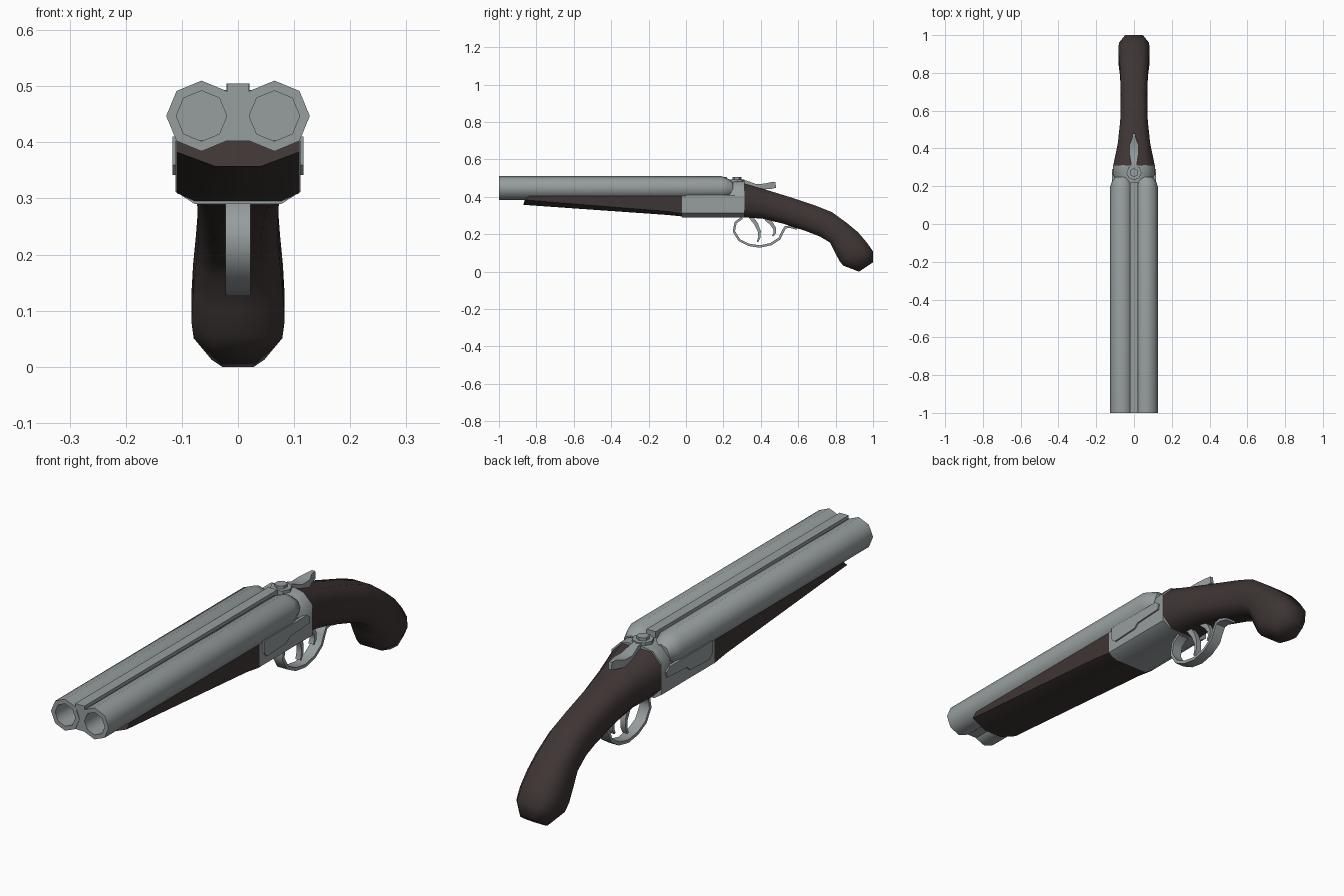
import bpy, bmesh, math
from mathutils import Vector

if "Cube" in bpy.data.objects:
    bpy.data.objects.remove(bpy.data.objects["Cube"])


def material(name, rgb):
    m = bpy.data.materials.new(name)
    m.diffuse_color = (*rgb, 1)
    m.use_nodes = True
    m.node_tree.nodes["Principled BSDF"].inputs["Base Color"].default_value = m.diffuse_color
    return m


STEEL = material("grey steel", (0.31, 0.34, 0.345))
WOOD = material("dark wood", (0.048, 0.036, 0.035))


def loft(name, rings, mat, angle=50):
    """Skin a list of equal-length point rings and cap both ends."""
    bm = bmesh.new()
    rows = [[bm.verts.new(p) for p in r] for r in rings]
    n = len(rows[0])
    for a, b in zip(rows, rows[1:]):
        for i in range(n):
            j = (i + 1) % n
            bm.faces.new((a[i], a[j], b[j], b[i]))
    bm.faces.new(rows[0])
    bm.faces.new(rows[-1])
    bmesh.ops.recalc_face_normals(bm, faces=bm.faces)
    me = bpy.data.meshes.new(name)
    bm.to_mesh(me)
    bm.free()
    me.materials.append(mat)
    for p in me.polygons:
        p.use_smooth = True
    me.set_sharp_from_angle(angle=math.radians(angle))
    ob = bpy.data.objects.new(name, me)
    bpy.context.collection.objects.link(ob)
    return ob


def ngon(cx, y, cz, r, n=8):
    return [(cx + r * math.cos(2 * math.pi * i / n), y,
             cz + r * math.sin(2 * math.pi * i / n)) for i in range(n)]


def mirrored(half, y):
    """Half profile of (x, z) from top to bottom -> full ring at y."""
    return [(x, y, z) for x, z in half] + [(-x, y, z) for x, z in reversed(half)]


def strip(name, path, widths, thicks, mat):
    """Flat bar following a (y, z) path with given half widths and thicknesses."""
    pts = [Vector(p) for p in path]
    rings = []
    for i, p in enumerate(pts):
        t = (pts[min(i + 1, len(pts) - 1)] - pts[max(i - 1, 0)]).normalized()
        n = Vector((-t.y, t.x)) * thicks[i] / 2
        a, b, w = p + n, p - n, widths[i]
        rings.append([(-w, *a), (w, *a), (w, *b), (-w, *b)])
    return loft(name, rings, mat)


# Barrels: bored muzzle, long tube, tapered breech end
for side, s in (("left", -1), ("right", 1)):
    x = 0.065 * s
    loft(side + "_barrel", [
        ngon(x, -0.55, 0.447, 0.045), ngon(x, -1, 0.447, 0.045),
        ngon(x, -1, 0.447, 0.063), ngon(x, 0.19, 0.447, 0.063),
        ngon(x, 0.225, 0.445, 0.052), ngon(x, 0.25, 0.443, 0.035)], STEEL)

# Web between the barrels and sighting rib
web = [(0.022, 0.491), (0.003, 0.447), (0.022, 0.402)]
loft("barrel_web", [mirrored(web, -0.998), mirrored(web, 0.2)], STEEL)
rib = [(0.02, 0.505), (0.02, 0.48)]
loft("sight_rib", [mirrored(rib, -1), mirrored(rib, 0.22)], STEEL)

# Wooden fore-end, tapering to a slanted tip
tip = [(0.11, -0.84, 0.403), (0.11, -0.862, 0.383), (0.04, -0.87, 0.357)]
tip += [(-x, y, z) for x, y, z in reversed(tip)]
loft("fore_end", [
    tip,
    mirrored([(0.11, 0.403), (0.11, 0.322), (0.072, 0.303)], -0.1),
    mirrored([(0.11, 0.403), (0.11, 0.31), (0.077, 0.295)], -0.02)], WOOD, 35)

# Receiver body, standing breech and side plates
body = [(0.111, 0.403), (0.111, 0.312), (0.077, 0.29)]
loft("receiver", [mirrored(body, -0.022), mirrored(body, 0.312)], STEEL, 35)
breech = [(0.03, 0.482), (0.072, 0.474), (0.111, 0.435), (0.111, 0.36)]
front = [(0.03, 0.478), (0.06, 0.468), (0.095, 0.43), (0.1, 0.36)]
loft("standing_breech", [mirrored(front, 0.2), mirrored(front, 0.235),
     mirrored(breech, 0.265), mirrored(breech, 0.312)], STEEL)
outline = [(0.0, 0.41), (0.27, 0.41), (0.29, 0.395), (0.285, 0.372),
           (0.16, 0.365), (0.14, 0.348), (0.02, 0.342), (0.0, 0.36)]
for side, s in (("left", -1), ("right", 1)):
    loft(side + "_side_plate", [[(s * 0.105, y, z) for y, z in outline],
         [(s * 0.117, y, z) for y, z in outline]], STEEL, 35)

# Pistol-grip stock: (top y, top z, bottom y, bottom z, half width)
stations = [
    (0.31, 0.472, 0.31, 0.29, 0.11), (0.43, 0.437, 0.41, 0.283, 0.086),
    (0.55, 0.40, 0.52, 0.256, 0.073), (0.70, 0.35, 0.64, 0.217, 0.07),
    (0.78, 0.318, 0.715, 0.188, 0.071), (0.86, 0.26, 0.77, 0.155, 0.075),
    (0.92, 0.21, 0.797, 0.10, 0.08), (0.967, 0.155, 0.822, 0.055, 0.083),
    (1.0, 0.108, 0.84, 0.032, 0.079), (1.0, 0.05, 0.925, 0.0, 0.047)]
octagon = [(0.6, 1), (1, 0.5), (1, -0.5), (0.6, -1),
           (-0.6, -1), (-1, -0.5), (-1, 0.5), (-0.6, 1)]
rings = []
for ty, tz, by, bz, w in stations:
    top, bot = Vector((0, ty, tz)), Vector((0, by, bz))
    rings.append([bot.lerp(top, (v + 1) / 2) + Vector((u * w, 0, 0))
                  for u, v in octagon])
loft("stock", rings, WOOD, 60)

# Trigger guard and two triggers
guard = [(0.30, 0.287), (0.265, 0.262), (0.256, 0.215), (0.285, 0.168),
         (0.335, 0.143), (0.395, 0.134), (0.455, 0.147), (0.5, 0.177),
         (0.515, 0.21), (0.53, 0.236), (0.555, 0.24), (0.595, 0.23)]
strip("trigger_guard", guard, [0.022] * 12, [0.013] * 12, STEEL)
trigger = [(0.345, 0.295), (0.375, 0.255), (0.392, 0.215), (0.393, 0.185), (0.382, 0.158)]
strip("front_trigger", trigger, [0.011] * 5, [0.022, 0.02, 0.016, 0.013, 0.008], STEEL)
strip("rear_trigger", [(y + 0.082, 0.285 + (z - 0.295) * 0.7) for y, z in trigger],
      [0.011] * 5, [0.022, 0.02, 0.016, 0.013, 0.008], STEEL)

# Opening lever with its pivot screw
strip("top_lever", [(0.27, 0.482), (0.32, 0.479), (0.37, 0.458), (0.42, 0.455), (0.455, 0.46), (0.48, 0.463)],
      [0.02, 0.016, 0.024, 0.024, 0.01, 0.007],
      [0.016, 0.018, 0.022, 0.03, 0.036, 0.03], STEEL)


def disc(name, r, z0, z1, n):
    def ring(z):
        return [(r * math.sin(2 * math.pi * i / n),
                 0.272 + r * math.cos(2 * math.pi * i / n), z) for i in range(n)]
    loft(name, [ring(z0), ring(z1)], STEEL, 35)


disc("lever_base", 0.04, 0.465, 0.493, 8)
disc("lever_screw", 0.024, 0.49, 0.505, 6)
